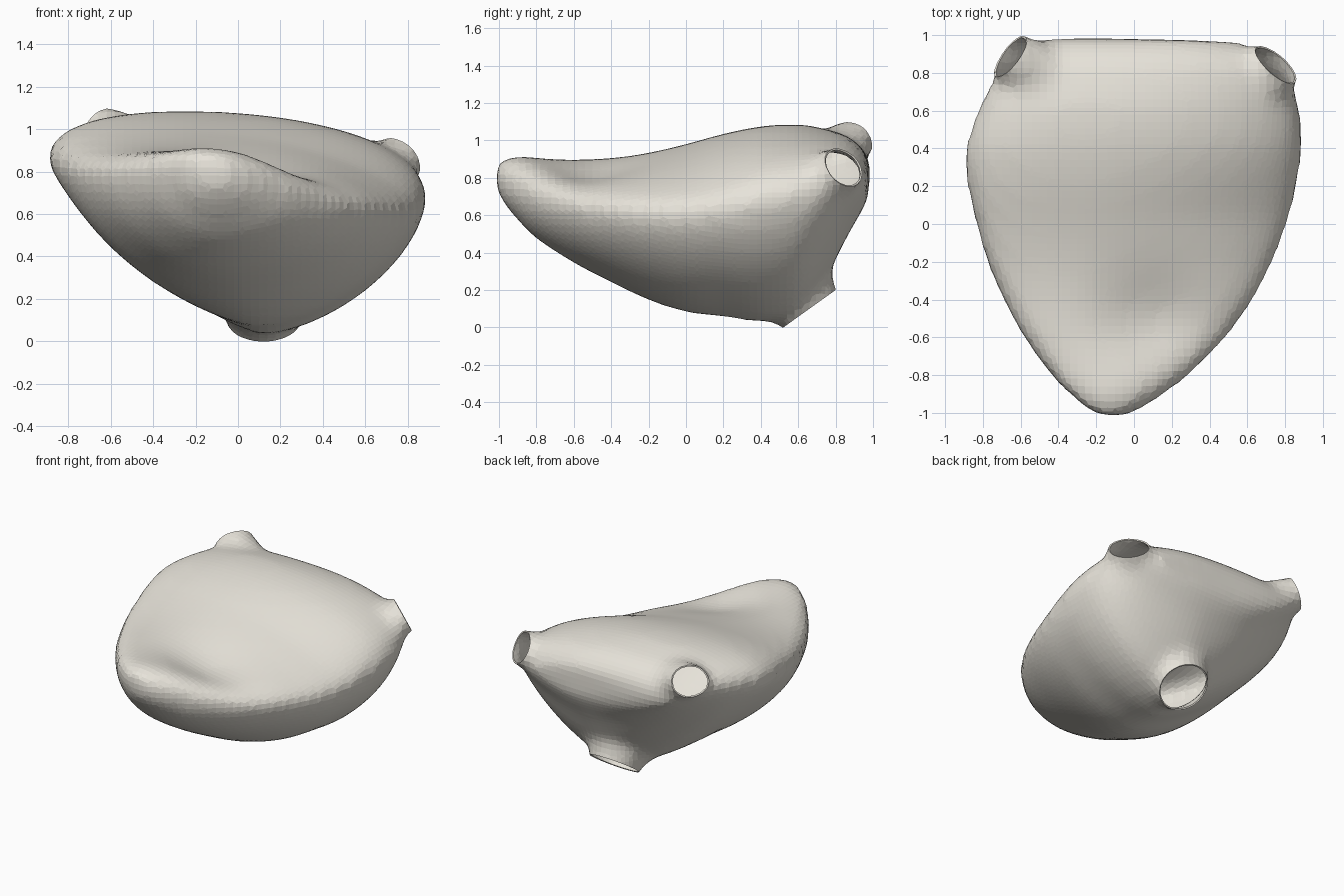
import bpy, bmesh, math
from mathutils import Vector, Matrix

if "Cube" in bpy.data.objects:
    bpy.data.objects.remove(bpy.data.objects["Cube"])

# y, left x, left z, right x, right z, top z, bottom z, lower roundness
SECTIONS = [
    (-1.02, -.15, .82, -.05, .79, .86, .76, 2.0),
    (-.98, -.25, .82, .04, .77, .905, .67, 2.0),
    (-.90, -.34, .82, .16, .74, .92, .575, 2.0),
    (-.80, -.44, .81, .29, .70, .915, .475, 2.0),
    (-.60, -.585, .79, .49, .66, .905, .345, 1.9),
    (-.40, -.695, .79, .635, .64, .91, .24, 1.75),
    (-.20, -.78, .80, .74, .62, .935, .145, 1.65),
    (.00, -.84, .82, .815, .62, .98, .08, 1.55),
    (.20, -.885, .84, .865, .64, 1.035, .055, 1.45),
    (.40, -.895, .86, .89, .67, 1.075, .03, 1.4),
    (.60, -.83, .88, .88, .71, 1.085, .08, 1.4),
    (.75, -.76, .91, .84, .76, 1.06, .27, 1.4),
    (.87, -.68, .92, .77, .80, 1.02, .50, 1.55),
    (.95, -.60, .89, .68, .80, .95, .64, 1.8),
    (.985, -.48, .85, .58, .79, .88, .73, 2.0),
]
# opening centre, outward direction, opening radius, inner radius, flattening
SPOUTS = [
    ((-.65, .89, 1.0), (-.75, .54, .42), .125, .19, .85),
    ((.755, .84, .855), (.6, .66, .45), .135, .19, .85),
    ((.12, .66, .10), (0, .58, -.81), .155, .27, 1),
]
SEGMENTS = 48


def step(a, b, x):
    t = min(max((x - a) / (b - a), 0), 1)
    return t * t * (3 - 2 * t)


def spline(rows, n):
    """Smooth in-between sections."""
    out = []
    for i in range(len(rows) - 1):
        p0, p1, p2, p3 = (rows[min(max(i + k, 0), len(rows) - 1)] for k in (-1, 0, 1, 2))
        for k in range(n):
            t = k / n
            out.append([.5 * (2 * b + (c - a) * t + (2 * a - 5 * b + 4 * c - d) * t * t
                              + (3 * b - a - 3 * c + d) * t ** 3)
                        for a, b, c, d in zip(p0, p1, p2, p3)])
    return out + [rows[-1]]


def section_point(s, a):
    y, xl, zl, xr, zr, zt, zb, low = s
    c, d = math.cos(a), math.sin(a)
    mid = (xl + xr) / 2
    front = step(-.85, -.5, y)
    if d > 0:   # crest leans left, long slope to the right
        xm = mid - .05 - .2 * front * (1 - .3 * step(.6, .9, y))
        p = 2.5 if c < 0 else 2 - .35 * front + .35 * step(0, .5, y)
    else:
        xm = mid + .12 * step(-1, .5, y)
        p = low + (.22 if c > 0 else -.12) * step(-.3, .4, y)
    u = math.copysign(abs(c) ** (2 / p), c)
    v = math.copysign(abs(d) ** (2 / p), d)
    x = xm + u * ((xr - xm) if c > 0 else (xm - xl))
    rim = zr if c > 0 else zl
    z = rim + v * ((zt - rim) if d > 0 else (rim - zb))
    if d > 0:   # hollow behind the front lip
        z -= .08 * v * math.exp(-((x - .14) / .3) ** 2 - ((y + .52) / .25) ** 2)
    # the back edge slants slightly
    return Vector((x, y - .03 * step(.2, .7, x) * step(.7, .95, y), z))


# lofted body
bm = bmesh.new()
rings = [[bm.verts.new(section_point(s, 2 * math.pi * i / SEGMENTS)) for i in range(SEGMENTS)]
         for s in spline(SECTIONS, 4)]
for a, b in zip(rings, rings[1:]):
    for i in range(SEGMENTS):
        j = (i + 1) % SEGMENTS
        bm.faces.new((a[i], a[j], b[j], b[i]))
bm.faces.new(rings[0][::-1])
bm.faces.new(rings[-1])

# solid spouts running through the body wall
for centre, normal, r, inner, flat in SPOUTS:
    n = Vector(normal).normalized()
    rot = n.to_track_quat('Z', 'Y').to_matrix().to_4x4()
    rot.translation = Vector(centre) - n * .07
    bmesh.ops.create_cone(bm, cap_ends=True, segments=24, radius1=inner, radius2=r * .9,
                          depth=.36, matrix=rot @ Matrix.Diagonal((1, flat, 1, 1)))
bmesh.ops.recalc_face_normals(bm, faces=bm.faces)
mesh = bpy.data.meshes.new("hollow_shell")
bm.to_mesh(mesh)
bm.free()
shell = bpy.data.objects.new("hollow_shell", mesh)
bpy.context.collection.objects.link(shell)

# blend the spouts into the body
remesh = shell.modifiers.new("blend", 'REMESH')
remesh.mode = 'VOXEL'
remesh.voxel_size = .04
smooth = shell.modifiers.new("soften", 'SMOOTH')
smooth.factor = .5
smooth.iterations = 10
deps = bpy.context.evaluated_depsgraph_get()
blended = bpy.data.meshes.new_from_object(shell.evaluated_get(deps))
shell.modifiers.clear()

# slice the spout ends open
bm = bmesh.new()
bm.from_mesh(blended)
for centre, normal, *_ in SPOUTS:
    bmesh.ops.bisect_plane(bm, geom=bm.verts[:] + bm.edges[:] + bm.faces[:],
                           plane_co=centre, plane_no=normal, clear_outer=True)
for f in bm.faces:      # faceted look
    f.smooth = False
bm.to_mesh(blended)
bm.free()
shell.data = blended

# thin wall
wall = shell.modifiers.new("wall", 'SOLIDIFY')
wall.thickness = .01
wall.offset = -1

# warm off-white
mat = bpy.data.materials.new("off_white")
mat.diffuse_color = (.8, .77, .7, 1)
mat.use_nodes = True
mat.node_tree.nodes["Principled BSDF"].inputs["Base Color"].default_value = mat.diffuse_color
shell.data.materials.clear()
shell.data.materials.append(mat)
